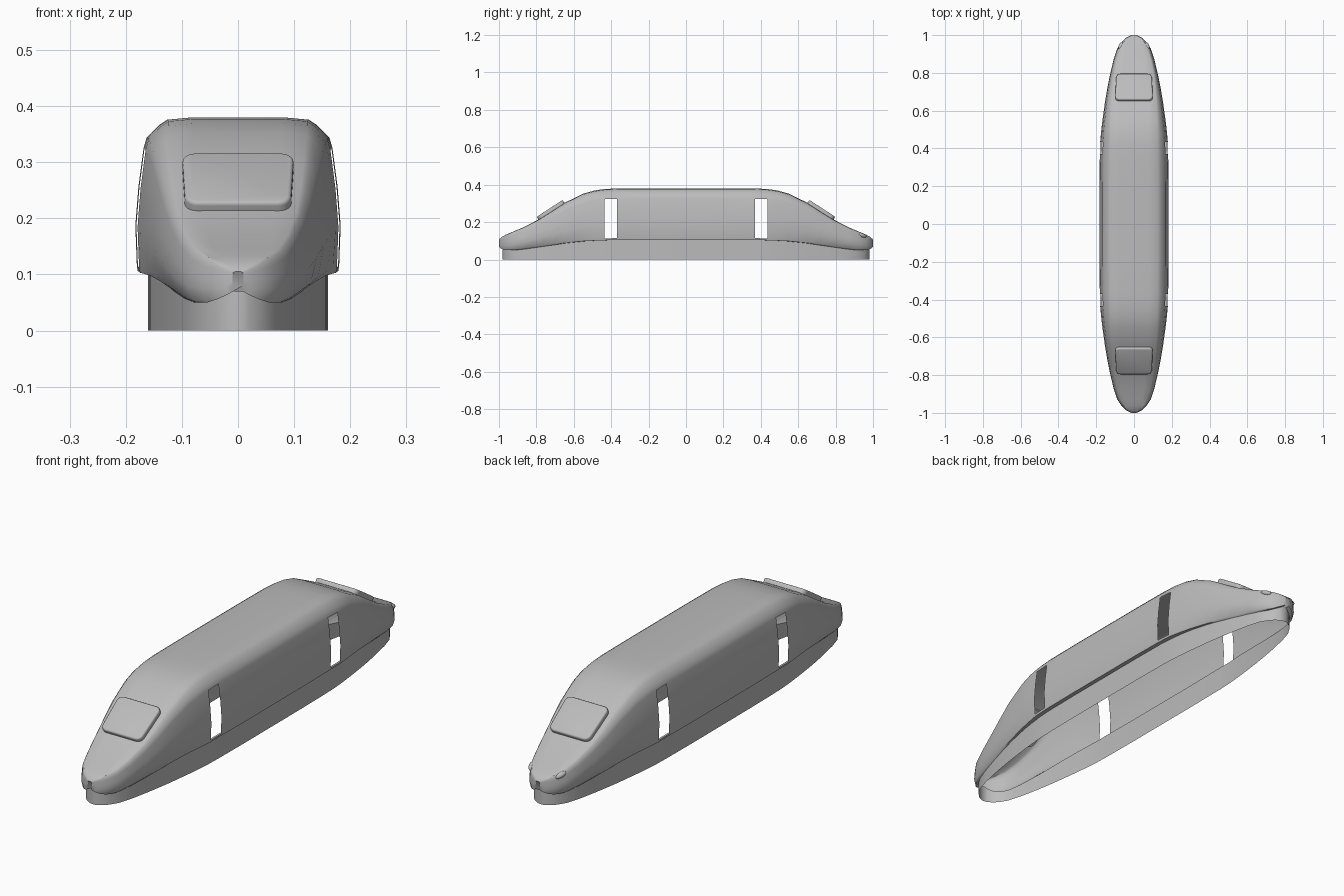
import bpy, bmesh, math

if "Cube" in bpy.data.objects:
    bpy.data.objects.remove(bpy.data.objects["Cube"])

paint = bpy.data.materials.new("plain_grey")
paint.diffuse_color = (0.5, 0.5, 0.5, 1)
paint.use_nodes = True
paint.node_tree.nodes["Principled BSDF"].inputs["Base Color"].default_value = paint.diffuse_color

# Half-length stations: y, half width, roof height, lower edge height
STATIONS = [(0, .183, .38, .105), (.20, .183, .38, .105), (.37, .181, .38, .105),
            (.435, .179, .377, .103), (.49, .174, .369, .101), (.55, .167, .352, .098),
            (.65, .153, .303, .088), (.72, .141, .257, .078), (.79, .127, .213, .068),
            (.87, .108, .172, .057), (.93, .088, .147, .05), (.965, .064, .132, .05),
            (.985, .043, .121, .056), (.996, .022, .111, .064), (1, .01, .105, .07)]
LINE = [(-y, w, t, b) for y, w, t, b in STATIONS[:0:-1]] + STATIONS

# Cross-section: height fraction, width factor on the body, width factor on the nose
SECTION = [(0, .975, .86), (.035, .985, .90), (.3, 1, 1), (.55, .97, .98), (.8, .92, .94),
           (.87, .89, .92), (.95, .77, .87), (.985, .69, .82), (1, .45, .5), (1, 0, 0)]


def finish(name, bm, angle=32):
    bmesh.ops.recalc_face_normals(bm, faces=bm.faces)
    me = bpy.data.meshes.new(name)
    bm.to_mesh(me)
    bm.free()
    ob = bpy.data.objects.new(name, me)
    bpy.context.collection.objects.link(ob)
    me.materials.append(paint)
    bpy.ops.object.select_all(action='DESELECT')
    bpy.context.view_layer.objects.active = ob
    ob.select_set(True)
    bpy.ops.object.shade_smooth_by_angle(angle=math.radians(angle))
    return ob


def loft(bm, rings, skip=lambda i, j: False, cap=True):
    """Skin open rings of points and close both ends."""
    vs = [[bm.verts.new(p) for p in r] for r in rings]
    for i in range(len(vs) - 1):
        for j in range(len(vs[0]) - 1):
            if not skip(i, j):
                bm.faces.new((vs[i][j], vs[i + 1][j], vs[i + 1][j + 1], vs[i][j + 1]))
    if cap:
        for r in (vs[0], vs[-1]):
            bm.faces.new(r)


def body_ring(y, w, top, bot):
    t = min(1, max(0, (abs(y) - .435) / .355))
    half = [(w * .875, y * .98, bot)]          # inward lip meeting the skirt
    half += [(w * (a + (b - a) * t), y, bot + f * (top - bot)) for f, a, b in SECTION]
    return half + [(-x, yy, z) for x, yy, z in half[-2::-1]]


# Body shell, with the four door openings left out
def is_door(i, j):
    ya, yb = sorted((abs(LINE[i][0]), abs(LINE[i + 1][0])))
    last = 2 * len(SECTION) - 1
    return (ya, yb) == (.37, .435) and min(j, last - j) in (2, 3, 4)


bm = bmesh.new()
loft(bm, [body_ring(*s) for s in LINE], is_door)
finish("body_shell", bm)

# Skirt: open-bottomed vertical walls
bm = bmesh.new()
for side in (1, -1):
    loft(bm, [[(side * w * .875, y * .98, b), (side * w * .875, y * .98, 0)]
              for y, w, t, b in LINE], cap=False)
for s in (LINE[0], LINE[-1]):
    y, w, t, b = s
    loft(bm, [[(x, y * .98, b), (x, y * .98, 0)] for x in (-w * .875, w * .875)], cap=False)
bmesh.ops.remove_doubles(bm, verts=bm.verts, dist=1e-5)
finish("skirt", bm)

# Raised windscreens, one at each end
for end, name in ((-1, "front_windscreen"), (1, "rear_windscreen")):
    bm = bmesh.new()
    bmesh.ops.create_cube(bm, size=1)
    for v in bm.verts:
        taper = .94 if v.co.y < 0 else 1
        v.co = (v.co.x * .2 * taper, v.co.y * .165, v.co.z * .034)
    corners = [e for e in bm.edges if abs(e.verts[0].co.z - e.verts[1].co.z) > .01]
    bmesh.ops.bevel(bm, geom=corners, offset=.024, segments=5, profile=.5, affect='EDGES')
    rim = [e for e in bm.edges if min(v.co.z for v in e.verts) > .016]
    bmesh.ops.bevel(bm, geom=rim, offset=.007, segments=3, profile=.5, affect='EDGES')
    ob = finish(name, bm, 40)
    ob.location = (0, end * .72, .259)
    ob.rotation_euler = (math.radians(33), 0, 0 if end < 0 else math.pi)

# Rear lamps
for side, name in ((1, "right_lamp"), (-1, "left_lamp")):
    bm = bmesh.new()
    bmesh.ops.create_uvsphere(bm, u_segments=20, v_segments=12, radius=1)
    bmesh.ops.scale(bm, vec=(.013, .025, .011), verts=bm.verts)
    ob = finish(name, bm, 60)
    ob.location = (side * .068, .942, .129)
    ob.rotation_euler = (math.radians(-20), 0, side * math.radians(25))
